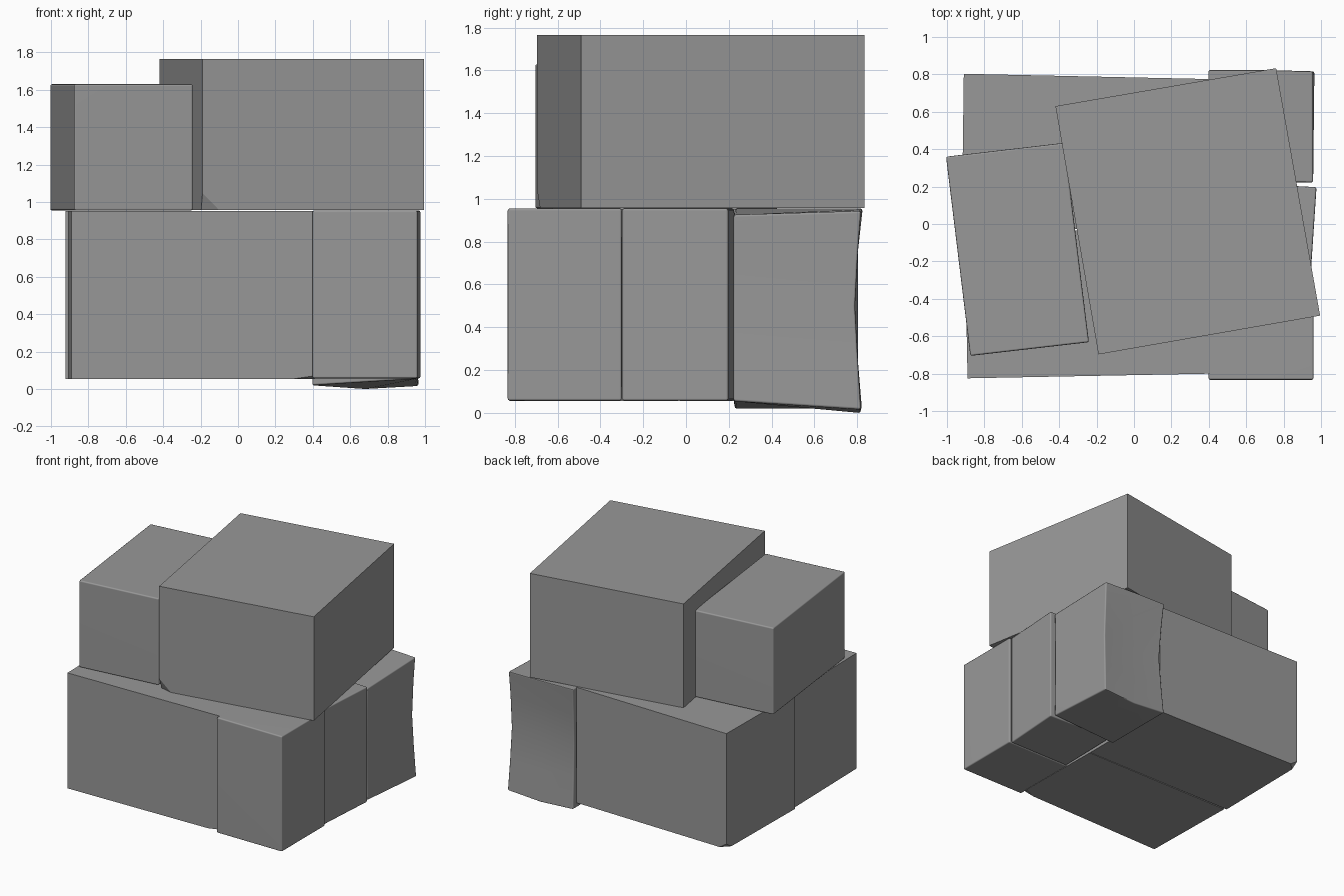
import bpy, bmesh
from math import radians
from mathutils import Vector

if "Cube" in bpy.data.objects:
    bpy.data.objects.remove(bpy.data.objects["Cube"])

# Dark grey for every box
grey = bpy.data.materials.new("dark_grey")
grey.diffuse_color = (0.315, 0.315, 0.315, 1)
grey.use_nodes = True
grey.node_tree.nodes["Principled BSDF"].inputs["Base Color"].default_value = grey.diffuse_color


def finish(name, bm, bevel=0.0):
    """Optionally round the edges, then make a shaded object."""
    bmesh.ops.recalc_face_normals(bm, faces=bm.faces)
    if bevel:
        sharp = [e for e in bm.edges if e.calc_face_angle() > radians(40)]
        bmesh.ops.bevel(bm, geom=sharp, offset=bevel, segments=2,
                        profile=0.5, affect='EDGES')
    me = bpy.data.meshes.new(name)
    bm.to_mesh(me)
    bm.free()
    me.materials.append(grey)
    ob = bpy.data.objects.new(name, me)
    bpy.context.collection.objects.link(ob)
    if bevel:
        bpy.ops.object.select_all(action='DESELECT')
        ob.select_set(True)
        bpy.context.view_layer.objects.active = ob
        bpy.ops.object.shade_smooth_by_angle(angle=radians(50))
        ob.modifiers.new("flat_sides", 'WEIGHTED_NORMAL').keep_sharp = True
    return ob


def loft(rings):
    """Closed block from stacked rings of points."""
    bm = bmesh.new()
    vs = [[bm.verts.new(p) for p in r] for r in rings]
    bm.faces.new(vs[0])
    bm.faces.new(vs[-1])
    for a, b in zip(vs, vs[1:]):
        n = len(a)
        for i in range(n):
            bm.faces.new((a[i], a[(i + 1) % n], b[(i + 1) % n], b[i]))
    return bm


def box(name, plan, z0, z1, bevel=0.0, dent=None, dent_size=(0.09, 0.09, 0.09)):
    """Upright box over a four-point plan, optionally with a crushed corner."""
    bm = loft([[(x, y, z) for x, y in plan] for z in (z0, z1)])
    if dent:
        corner = Vector(dent)
        v = min(bm.verts, key=lambda v: (v.co - corner).length)
        bmesh.ops.bevel(bm, geom=[v], offset=0.1, segments=1, affect='VERTICES')
        for v in bm.verts:
            d = v.co - corner
            if d.length < 0.2:
                v.co = corner + d * (dent_size[max(range(3), key=lambda i: abs(d[i]))] / 0.1)
    return finish(name, bm, bevel)


# Two long boxes side by side on the lower layer
box("large_box_back", [(-0.921, -0.025), (0.40, -0.03), (0.40, 0.775), (-0.91, 0.803)],
    0.055, 0.953, dent=(-0.91, 0.803, 0.055), dent_size=(0.06, 0.06, 0.04))
box("large_box_front", [(-0.89, -0.825), (0.41, -0.80), (0.40, -0.035), (-0.905, -0.035)],
    0.055, 0.953, dent=(0.41, -0.80, 0.055), dent_size=(0.11, 0.05, 0.016))

# Small boxes on the right of the lower layer
box("small_box_front", [(0.398, -0.833), (0.96, -0.833), (0.96, -0.30), (0.398, -0.30)],
    0.057, 0.955, bevel=0.01)
box("small_box_middle", [(0.41, -0.298), (0.943, -0.298), (0.976, 0.197), (0.42, 0.225)],
    0.057, 0.955, bevel=0.01)

# Crushed small box: pinched waist and sagging bottom
crushed = loft([
    [(0.397, 0.227, 0.02), (0.958, 0.222, 0.055), (0.965, 0.817, 0.016),
     (0.68, 0.817, 0.0), (0.397, 0.822, 0.02)],
    [(0.405, 0.23, 0.25), (0.955, 0.222, 0.25), (0.956, 0.803, 0.25),
     (0.68, 0.79, 0.25), (0.405, 0.803, 0.25)],
    [(0.415, 0.235, 0.5), (0.953, 0.222, 0.5), (0.95, 0.79, 0.5),
     (0.68, 0.775, 0.5), (0.413, 0.787, 0.5)],
    [(0.405, 0.23, 0.75), (0.955, 0.222, 0.75), (0.952, 0.803, 0.75),
     (0.68, 0.795, 0.75), (0.405, 0.803, 0.75)],
    [(0.397, 0.227, 0.955), (0.958, 0.222, 0.925), (0.957, 0.817, 0.943),
     (0.68, 0.825, 0.95), (0.397, 0.825, 0.955)],
])
finish("small_box_crushed", crushed, 0.01)

# Turned boxes on the upper layer
box("large_box_top", [(-0.19, -0.697), (0.995, -0.49), (0.76, 0.833), (-0.42, 0.63)],
    0.957, 1.765, dent=(-0.19, -0.697, 0.957), dent_size=(0.09, 0.04, 0.09))
box("small_box_top", [(-0.875, -0.705), (-0.241, -0.632), (-0.372, 0.434), (-1.005, 0.36)],
    0.955, 1.63, bevel=0.01)
